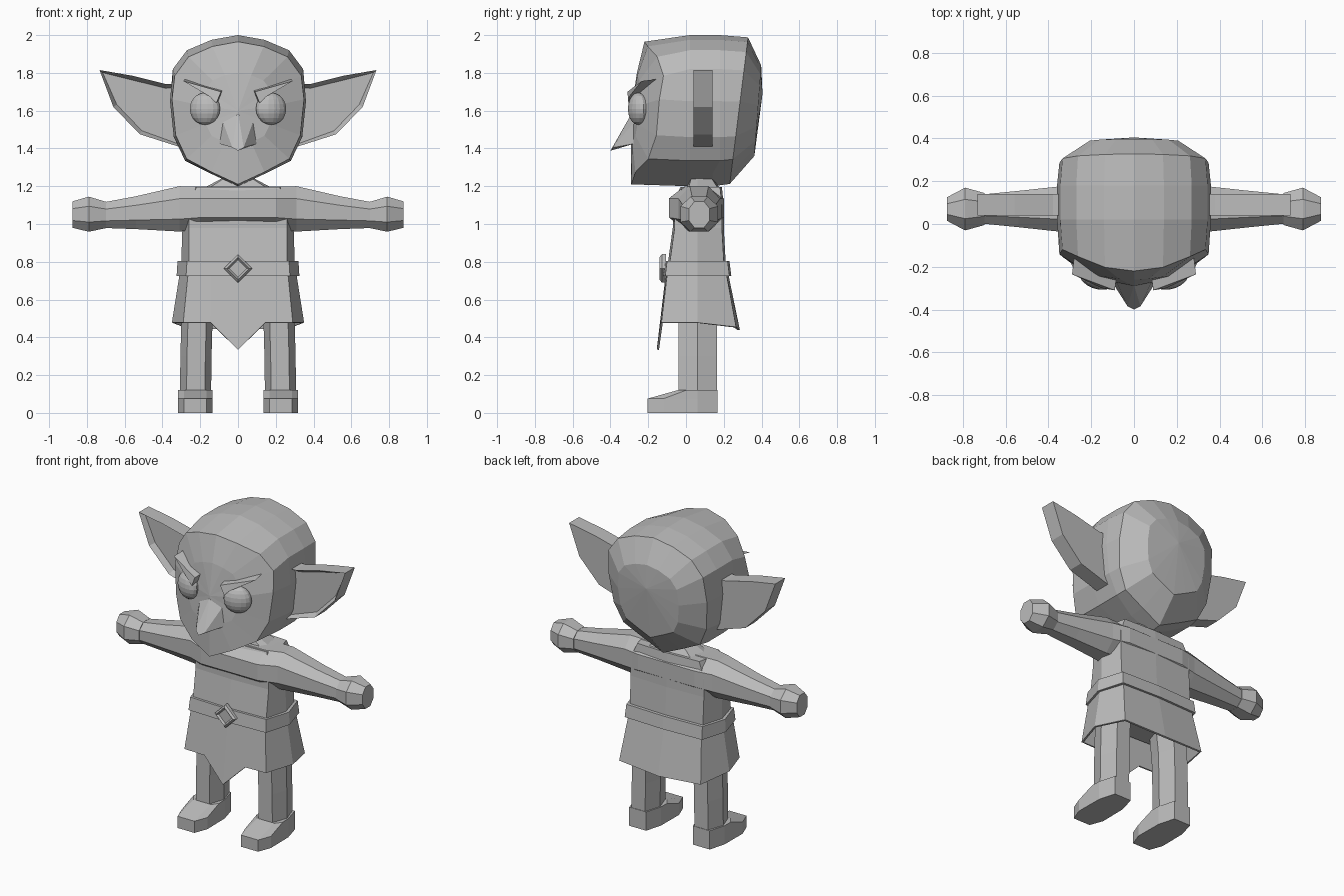
import bpy, bmesh, math
from mathutils import Matrix, Vector

if "Cube" in bpy.data.objects:
    bpy.data.objects.remove(bpy.data.objects["Cube"])

grey = bpy.data.materials.new("plain grey")
grey.diffuse_color = (0.5, 0.5, 0.5, 1)
grey.use_nodes = True
grey.node_tree.nodes["Principled BSDF"].inputs["Base Color"].default_value = grey.diffuse_color


def finish(name, bm, mirror=False):
    """Turn a bmesh into a flat-shaded object, optionally mirrored over x = 0."""
    bmesh.ops.recalc_face_normals(bm, faces=bm.faces)
    me = bpy.data.meshes.new(name)
    bm.to_mesh(me)
    bm.free()
    me.materials.append(grey)
    ob = bpy.data.objects.new(name, me)
    bpy.context.collection.objects.link(ob)
    if mirror:
        mod = ob.modifiers.new("Mirror", 'MIRROR')
        mod.use_mirror_merge = False
    return ob


def loft(name, rings, caps=True, mirror=False, tips=None):
    """Skin a list of closed rings; close the ends with faces or tip points."""
    bm = bmesh.new()
    vs = [[bm.verts.new(p) for p in r] for r in rings]
    n = len(rings[0])
    for a, b in zip(vs, vs[1:]):
        for i in range(n):
            j = (i + 1) % n
            bm.faces.new((a[i], a[j], b[j], b[i]))
    if tips:
        for ring, tip in ((vs[0], tips[0]), (vs[-1], tips[1])):
            t = bm.verts.new(tip)
            for i in range(n):
                bm.faces.new((ring[i], ring[(i + 1) % n], t))
    elif caps:
        bm.faces.new(vs[0])
        bm.faces.new(vs[-1])
    return finish(name, bm, mirror)


def full(half):
    """Complete a half outline (x >= 0, starting and ending at x = 0)."""
    return half + [(-x, y, z) for x, y, z in reversed(half) if x > 0]


def octagon(x, cy, cz, ry, rz):
    """Eight-sided section across an arm at position x."""
    k = 0.45
    pts = [(1, k), (k, 1), (-k, 1), (-1, k), (-1, -k), (-k, -1), (k, -1), (1, -k)]
    return [(x, cy + a * ry, cz + b * rz) for a, b in pts]


# head: face outline repeated from front to back, curved at face and rear
outline = [(0, 2.0), (.14, 1.975), (.27, 1.92), (.345, 1.82), (.36, 1.65),
           (.34, 1.46), (.28, 1.335), (.14, 1.265), (0, 1.2)]


def head_ring(s, yfun):
    pts = []
    for x, z in outline:
        x, z = x * s, 1.6 + (z - 1.6) * s
        pts.append((x, yfun(x, z), z))
    return full(pts)


def face_y(x, z):
    return -.29 + 1.15 * x * x + max(0, z - 1.65) * .2


def rear_y(x, z):
    return .23 + .1 * (z - 1.2) / .8


rings = [head_ring(.5, face_y)]
front = [(x * (.97 if z > 1.3 else 1), face_y(x, z), z - (.035 if z > 1.7 else -.01))
         for x, z in outline]
rings.append(full(front))
rings.append(head_ring(1, lambda x, z: .02))
rings.append(head_ring(1, lambda x, z: .18 if z > 1.3 else .14))
rings.append(head_ring(.97, rear_y))
rings.append(head_ring(.6, lambda x, z: .365 + .03 * (z - 1.4) / .4))
loft("head", rings, tips=((0, -.29, 1.6), (0, .405, 1.69)))

# ears: pointed slabs with a hollow front
bm = bmesh.new()
ear = [(.30, 1.74), (.38, 1.74), (.56, 1.785), (.733, 1.815), (.66, 1.62), (.52, 1.475), (.30, 1.405)]
face = bm.faces.new([bm.verts.new((x, .14, z)) for x, z in ear])
ext = bmesh.ops.extrude_face_region(bm, geom=[face], use_keep_orig=True)
bmesh.ops.translate(bm, vec=(0, -.10, 0),
                    verts=[g for g in ext['geom'] if isinstance(g, bmesh.types.BMVert)])
bmesh.ops.recalc_face_normals(bm, faces=bm.faces)
hollow = [f for f in bm.faces if f.normal.y < -.9]
bmesh.ops.inset_region(bm, faces=hollow, thickness=.022, depth=0)
for v in hollow[0].verts:
    v.co.y += .035
finish("ears", bm, True)

# eyes: flattened balls turned to follow the face
bm = bmesh.new()
mat = (Matrix.Translation((.175, -.253, 1.61)) @ Matrix.Rotation(math.radians(20), 4, 'Z')
       @ Matrix.Diagonal((.085, .05, .085, 1)))
bmesh.ops.create_uvsphere(bm, u_segments=16, v_segments=10, radius=1, matrix=mat)
finish("eyes", bm, True)

# brows: slanted wedges over the eyes
brow = [(.29, -.235, 1.757), (.09, -.31, 1.70), (.115, -.305, 1.64), (.15, -.30, 1.675)]
loft("brows", [brow, [(x - .01, y + .08, z + (.01 if i < 2 else 0)) for i, (x, y, z) in enumerate(brow)]],
     mirror=True)

# nose: faceted beak with a low tip
bm = bmesh.new()
nose = [(0, -.285, 1.59), (.08, -.275, 1.54), (.1, -.275, 1.425), (0, -.27, 1.43),
        (-.1, -.275, 1.425), (-.08, -.275, 1.54)]
base = [bm.verts.new(p) for p in nose]
tip = [bm.verts.new(p) for p in ((.03, -.385, 1.405), (0, -.40, 1.388), (-.03, -.385, 1.405))]
top = base[0]
for f in ((top, base[1], tip[0]), (base[1], base[2], tip[0]), (base[2], base[3], tip[1], tip[0]),
          (base[3], base[4], tip[2], tip[1]), (base[4], base[5], tip[2]), (base[5], top, tip[2]),
          (top, tip[0], tip[1], tip[2]), tuple(base)):
    bm.faces.new(f)
finish("nose", bm)


# body sections seen from above: six-sided, widest in the middle
def plan(z, corner, side, yf, yb):
    return full([(0, yf, z), (corner, yf + .01, z), (side, .06, z), (corner, yb - .01, z), (0, yb, z)])


loft("torso", [plan(.62, .26, .30, -.09, .21), plan(.8, .26, .30, -.095, .21),
               plan(.98, .26, .295, -.07, .20), plan(1.1, .26, .28, -.07, .20),
               plan(1.195, .22, .25, -.03, .19)])
loft("neck", [plan(1.18, .17, .2, 0, .185), plan(1.25, .06, .07, .02, .14)])
loft("belt", [plan(.725, .275, .325, -.12, .24), plan(.805, .27, .32, -.11, .23)])

# arms and shoulders: one loft from wrist to wrist
half = [(.71, .07, 1.047, .068, .068), (.54, .07, 1.06, .085, .087), (.31, .07, 1.08, .11, .12),
        (.2, .055, 1.085, .145, .113)]
loft("arms", [octagon(*h) for h in half] + [octagon(-h[0], *h[1:]) for h in reversed(half)])

# hands: blunt fists
loft("hands", [octagon(.70, .07, 1.048, .075, .07), octagon(.79, .07, 1.052, .1, .093),
               octagon(.875, .07, 1.05, .055, .07)], mirror=True)

# skirt: flared cloth shell with a pointed front flap
skirt_top = full([(0, -.108, .73), (.14, -.105, .73), (.265, -.1, .73), (.31, .06, .73),
                  (.26, .215, .73), (0, .225, .73)])
skirt_low = full([(0, -.155, .335), (.145, -.135, .478), (.29, -.13, .478), (.35, .06, .478),
                  (.29, .265, .455), (0, .285, .44)])
skirt = loft("skirt", [skirt_top, skirt_low], caps=False)
mod = skirt.modifiers.new("Cloth", 'SOLIDIFY')
mod.thickness = .012

# buckle: diamond frame around a sunken centre
bm = bmesh.new()


def diamond(r, y):
    return [bm.verts.new((r * a, y, .765 + r * b)) for a, b in ((1, 0), (0, 1), (-1, 0), (0, -1))]


steps = [diamond(.075, -.105), diamond(.075, -.128), diamond(.06, -.14), diamond(.047, -.128)]
for a, b in zip(steps, steps[1:]):
    for i in range(4):
        bm.faces.new((a[i], a[i - 1], b[i - 1], b[i]))
bm.faces.new(steps[0])
bm.faces.new(steps[-1])
finish("buckle", bm)


# legs: six-sided posts
def leg_ring(z, cx):
    pts = [(-.085, .06), (-.052, -.04), (.045, -.04), (.08, .06), (.045, .165), (-.052, .165)]
    return [(cx + x, y, z) for x, y in pts]


loft("legs", [leg_ring(.06, .228), leg_ring(.3, .225), leg_ring(.48, .22), leg_ring(.66, .2)], mirror=True)


# feet: low shoes with a sloping toe
def foot_ring(z, side):
    right = [(.06, side[0]), (.092, side[1]), (.09, .06), (.06, .168)]
    return ([(.226 + x, y, z) for x, y in right]
            + [(.226 - x, y, z) for x, y in reversed(right)])


loft("feet", [foot_ring(0, (-.205, -.12)), foot_ring(.075, (-.205, -.12)),
              foot_ring(.12, (-.045, .0))], mirror=True)
